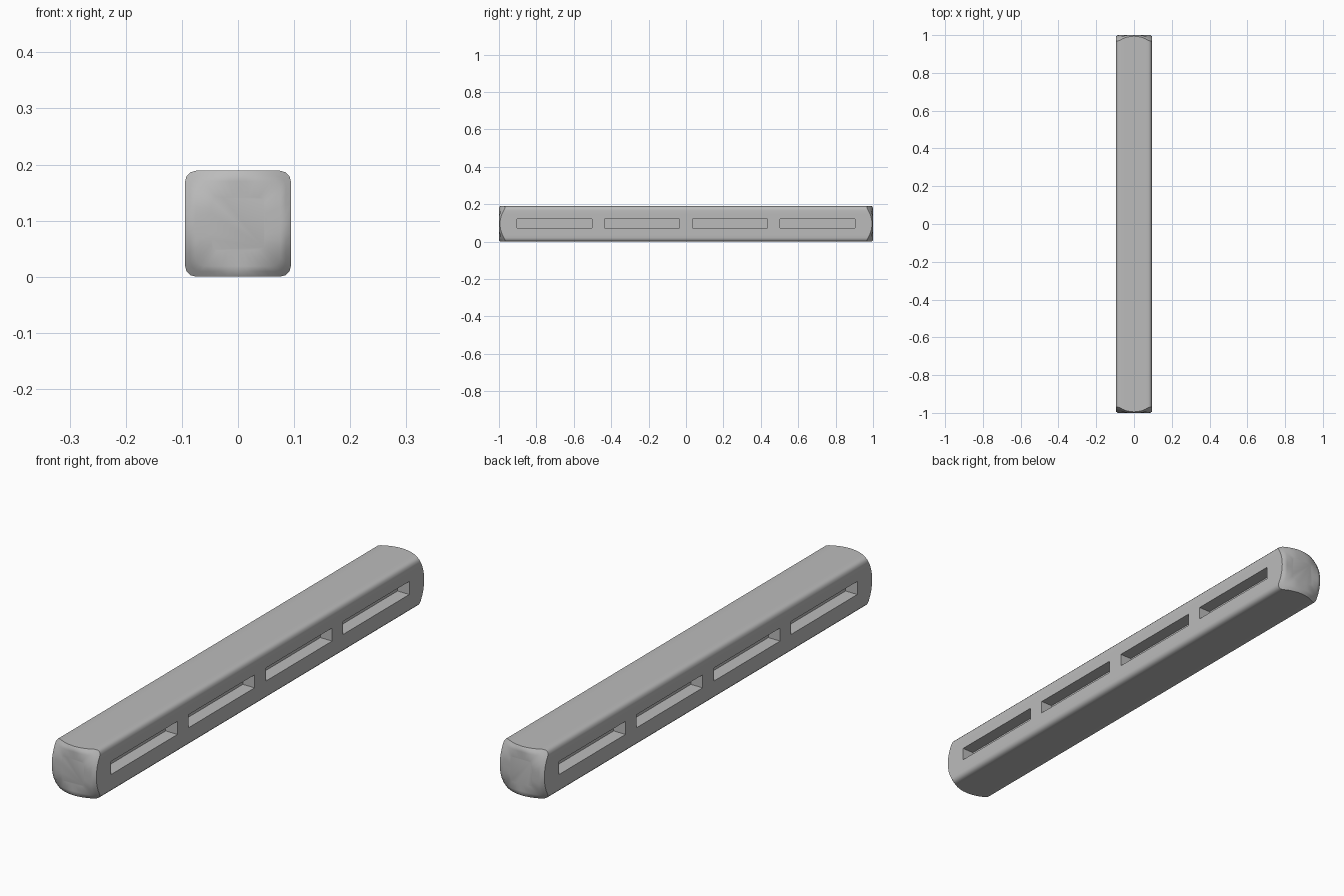
import bpy
import bmesh
from math import cos, sin, pi, hypot

default = bpy.data.objects.get("Cube")
if default:
    bpy.data.objects.remove(default, do_unlink=True)

HALF = 0.0945      # half of the square section
LENGTH = 2.0
BEVEL = 0.02       # rounding of the long edges

grey = bpy.data.materials.new("plain grey")
grey.use_nodes = True
colour = (0.5, 0.5, 0.5, 1)
grey.diffuse_color = colour
grey.node_tree.nodes["Principled BSDF"].inputs["Base Color"].default_value = colour


def section():
    """Rounded square, with extra points along each flat for the end curve."""
    inner = HALF - BEVEL
    quarter = [(inner + BEVEL * cos(a * pi / 6), inner + BEVEL * sin(a * pi / 6))
               for a in range(4)]
    quarter += [(inner * (1 - i / 4), HALF) for i in range(1, 8)]
    points = []
    for _ in range(4):
        points += quarter
        quarter = [(-z, x) for x, z in quarter]
    return points


def end_y(x, z):
    """Ends are flat in the middle and fall away towards the four corners."""
    beyond = max(0, hypot(x, z) - 0.085)
    return LENGTH / 2 - 0.55 * beyond - 6 * beyond ** 2


# Bar: rings from the centre of one end to the centre of the other
bm = bmesh.new()
outline = section()
rings = []
for side, scales in ((-1, (0.5, 0.8, 0.9, 1)), (1, (1, 0.9, 0.8, 0.5))):
    for s in scales:
        rings.append([bm.verts.new((x * s, side * end_y(x * s, z * s), z * s + HALF))
                      for x, z in outline])
for a, b in zip(rings, rings[1:]):
    for i in range(len(a)):
        j = (i + 1) % len(a)
        bm.faces.new((a[i], a[j], b[j], b[i]))
bm.faces.new(rings[0])
bm.faces.new(rings[-1])
bmesh.ops.recalc_face_normals(bm, faces=bm.faces)
mesh = bpy.data.meshes.new("bar")
bm.to_mesh(mesh)
bm.free()
bar = bpy.data.objects.new("bar", mesh)
bpy.context.collection.objects.link(bar)
mesh.materials.append(grey)

# Slots: four blind recesses on each long side
bm = bmesh.new()
DEPTH = 0.05
for x in (-HALF, HALF):
    for y in (-0.703, -0.235, 0.235, 0.703):
        box = bmesh.ops.create_cube(bm, size=1)["verts"]
        bmesh.ops.scale(bm, vec=(2 * DEPTH, 0.402, 0.05), verts=box)
        bmesh.ops.translate(bm, vec=(x, y, 0.0965), verts=box)
cut_mesh = bpy.data.meshes.new("slot_cutter")
bm.to_mesh(cut_mesh)
bm.free()
cut_mesh.materials.append(grey)
cutter = bpy.data.objects.new("slot_cutter", cut_mesh)
bpy.context.collection.objects.link(cutter)

boolean = bar.modifiers.new("slots", "BOOLEAN")
boolean.operation = "DIFFERENCE"
boolean.solver = "EXACT"
boolean.object = cutter
bpy.ops.object.select_all(action="DESELECT")
bar.select_set(True)
bpy.context.view_layer.objects.active = bar
bpy.ops.object.modifier_apply(modifier="slots")
bpy.data.objects.remove(cutter, do_unlink=True)
bpy.ops.object.shade_smooth_by_angle(angle=0.65)
